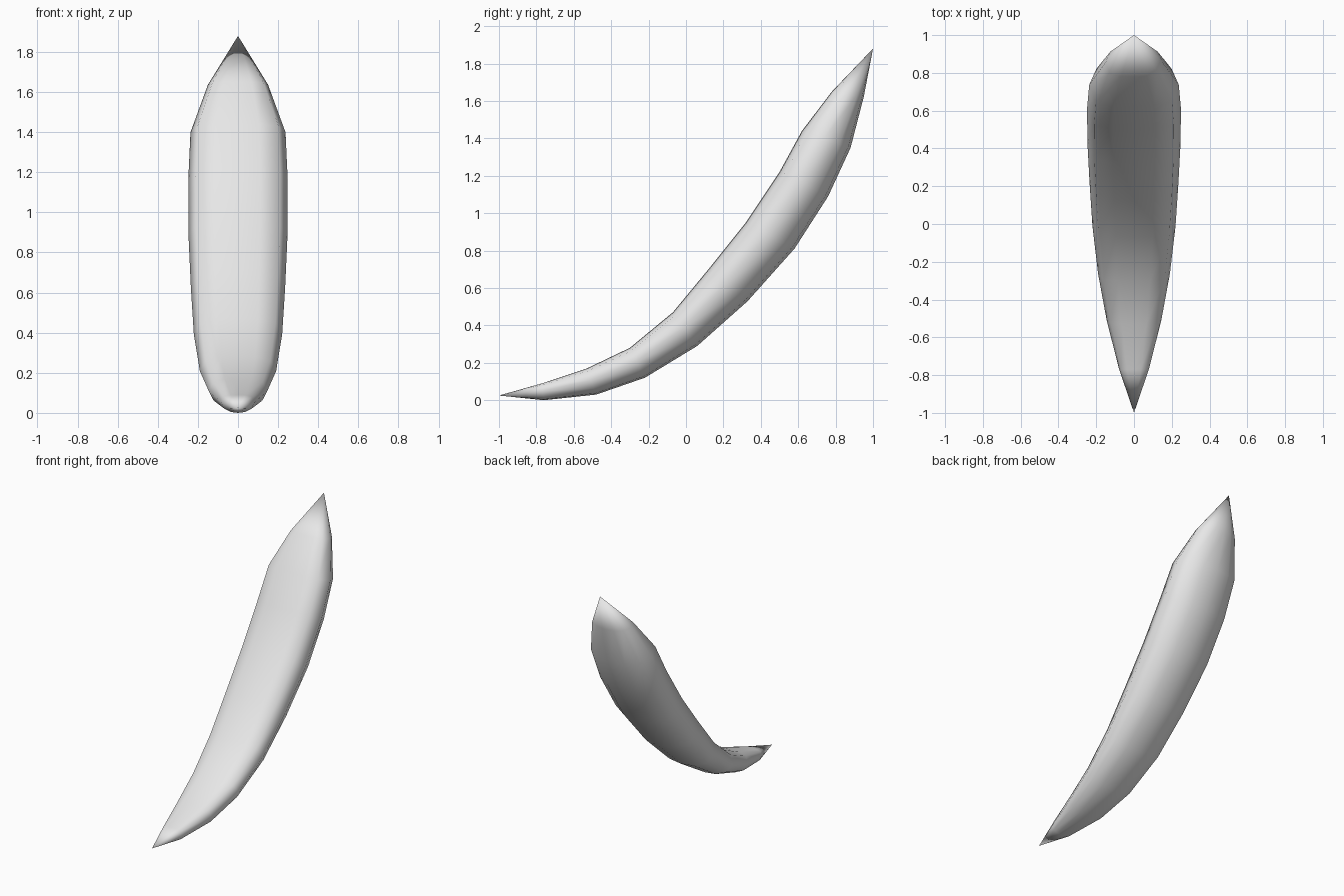
import bpy, bmesh
from mathutils import Vector

if "Cube" in bpy.data.objects:
    bpy.data.objects.remove(bpy.data.objects["Cube"])

# Rings along the curved body: upper (y, z), lower (y, z), half width
RINGS = [
    ((-0.77, 0.09), (-0.76, 0.00), 0.08),
    ((-0.53, 0.17), (-0.48, 0.03), 0.145),
    ((-0.30, 0.28), (-0.22, 0.12), 0.19),
    ((-0.07, 0.47), (0.06, 0.29), 0.22),
    ((0.12, 0.70), (0.33, 0.53), 0.235),
    ((0.32, 0.95), (0.58, 0.81), 0.247),
    ((0.50, 1.22), (0.76, 1.09), 0.248),
    ((0.62, 1.44), (0.88, 1.35), 0.237),
    ((0.78, 1.65), (0.95, 1.62), 0.15),
]
TIPS = ((0, -1.0, 0.025), (0, 1.0, 1.88))

# Half cross-section: flattened inner face, full rounded outer face
HALF = [(0, 1), (0.45, 0.98), (0.85, 0.80), (1, 0.1),
        (0.84, -0.55), (0.45, -0.9), (0, -1)]
SECTION = HALF + [(-u, v) for u, v in reversed(HALF[1:-1])]

bm = bmesh.new()
loops = []
for upper, lower, width in RINGS:
    top, bottom = Vector((0, *upper)), Vector((0, *lower))
    mid, rise = (top + bottom) / 2, (top - bottom) / 2
    loops.append([bm.verts.new(mid + rise * v + Vector((width * u, 0, 0)))
                  for u, v in SECTION])

# Skin between the rings
n = len(SECTION)
for a, b in zip(loops, loops[1:]):
    for i in range(n):
        j = (i + 1) % n
        bm.faces.new((a[i], a[j], b[j], b[i]))

# Pointed ends
for loop, tip in ((loops[0], TIPS[0]), (loops[-1], TIPS[1])):
    point = bm.verts.new(tip)
    for i in range(n):
        bm.faces.new((loop[i], loop[(i + 1) % n], point))

bmesh.ops.recalc_face_normals(bm, faces=bm.faces)
for face in bm.faces:
    face.smooth = True

mesh = bpy.data.meshes.new("curved_petal")
bm.to_mesh(mesh)
bm.free()
petal = bpy.data.objects.new("curved_petal", mesh)
bpy.context.collection.objects.link(petal)

# Single light grey colour
grey = bpy.data.materials.new("light_grey")
grey.diffuse_color = (0.8, 0.8, 0.8, 1)
grey.use_nodes = True
grey.node_tree.nodes["Principled BSDF"].inputs["Base Color"].default_value = grey.diffuse_color
mesh.materials.append(grey)
